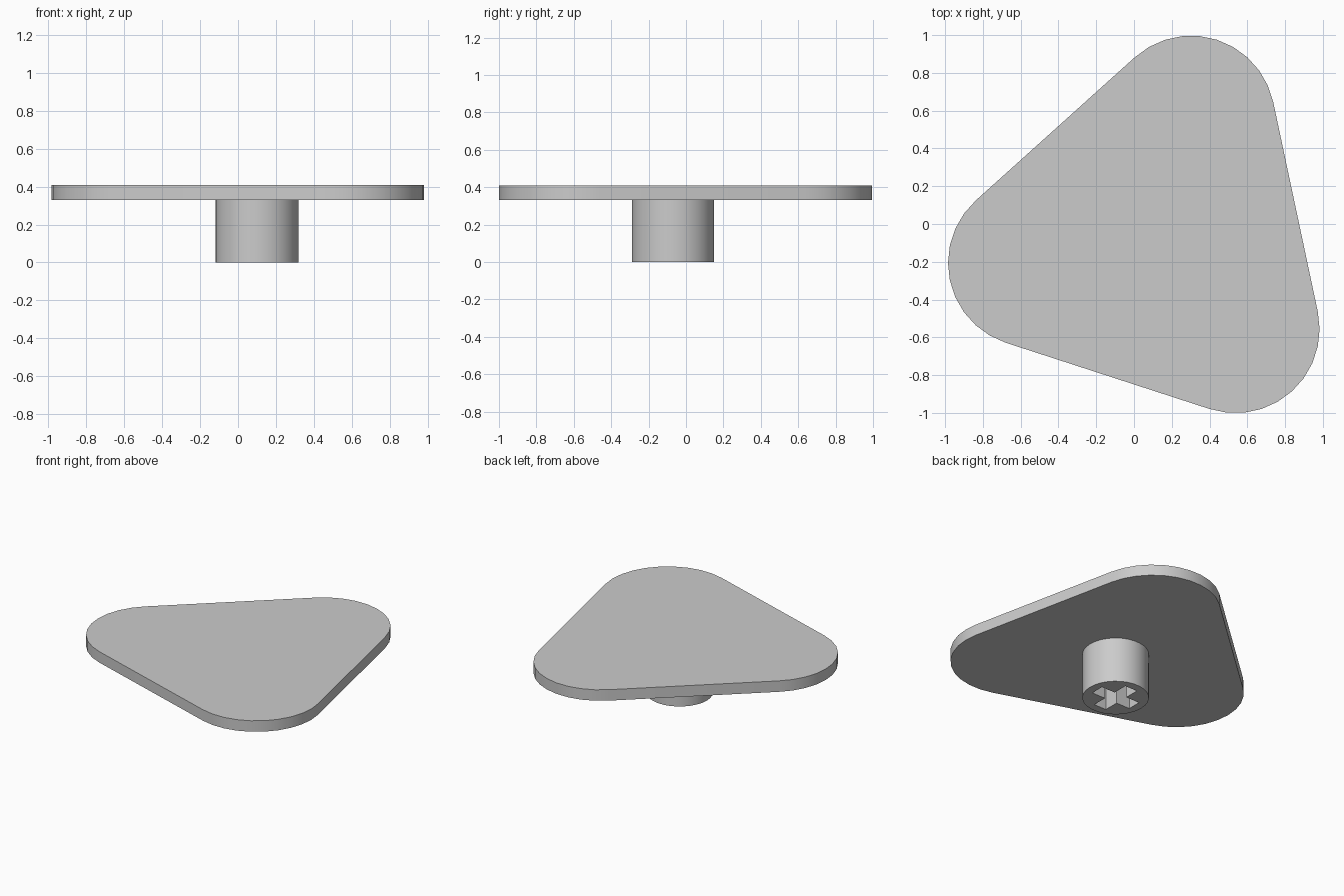
import bpy
import bmesh
from math import cos, sin, radians

cube = bpy.data.objects.get("Cube")
if cube:
    bpy.data.objects.remove(cube, do_unlink=True)

CENTRE = (0.10, -0.07)
STEM_TOP, PLATE_TOP = 0.33, 0.41

grey = bpy.data.materials.new("plain grey")
grey.use_nodes = True
colour = (0.6, 0.6, 0.6, 1)
grey.diffuse_color = colour
grey.node_tree.nodes["Principled BSDF"].inputs["Base Color"].default_value = colour


def arc(centre, radius, start, sweep, steps):
    """Points along a circular arc, angles in degrees."""
    angles = [radians(start + sweep * i / steps) for i in range(steps + 1)]
    return [(centre[0] + radius * cos(a), centre[1] + radius * sin(a)) for a in angles]


def prism(name, loops, bottom, top, cap_top):
    """Raise closed outlines into walls; later loops are holes."""
    bm = bmesh.new()
    edges = []
    for loop in loops:
        verts = [bm.verts.new((x, y, bottom)) for x, y in loop]
        edges += [bm.edges.new((v, verts[i - 1])) for i, v in enumerate(verts)]
    raised = bmesh.ops.extrude_edge_only(bm, edges=edges)["geom"]
    rim = [g for g in raised if isinstance(g, bmesh.types.BMVert)]
    bmesh.ops.translate(bm, verts=rim, vec=(0, 0, top - bottom))
    if len(loops) > 1:
        bmesh.ops.triangle_fill(bm, edges=edges, use_beauty=True)
    else:
        bmesh.ops.contextual_create(bm, geom=edges)
    if cap_top:
        rim_edges = [e for e in bm.edges if all(v in rim for v in e.verts)]
        bmesh.ops.contextual_create(bm, geom=rim_edges)
    bmesh.ops.recalc_face_normals(bm, faces=bm.faces)

    mesh = bpy.data.meshes.new(name)
    bm.to_mesh(mesh)
    bm.free()
    mesh.materials.append(grey)
    obj = bpy.data.objects.new(name, mesh)
    bpy.context.collection.objects.link(obj)
    bpy.ops.object.select_all(action="DESELECT")
    obj.select_set(True)
    bpy.context.view_layer.objects.active = obj
    bpy.ops.object.shade_smooth_by_angle(angle=radians(30))
    return obj


# Rounded triangular plate
outline = []
for direction in (72, 192, 312):
    corner = arc(CENTRE, 0.654, direction, 0, 1)[0]
    outline += arc(corner, 0.445, direction - 60, 120, 10)
prism("triangular_plate", [outline], STEM_TOP, PLATE_TOP, True)

# Round stem with a cross-shaped socket, closed at its end by the plate
stem_ring = arc(CENTRE, 0.22, 0, 360, 30)[:-1]
reach, half = 0.16, 0.05
cross = []
for quarter in range(4):
    c, s = round(cos(radians(90 * quarter))), round(sin(radians(90 * quarter)))
    for x, y in ((reach, -half), (reach, half), (half, half)):
        cross.append((CENTRE[0] + c * x - s * y, CENTRE[1] + s * x + c * y))
prism("socket_stem", [stem_ring, cross], 0, STEM_TOP, False)
